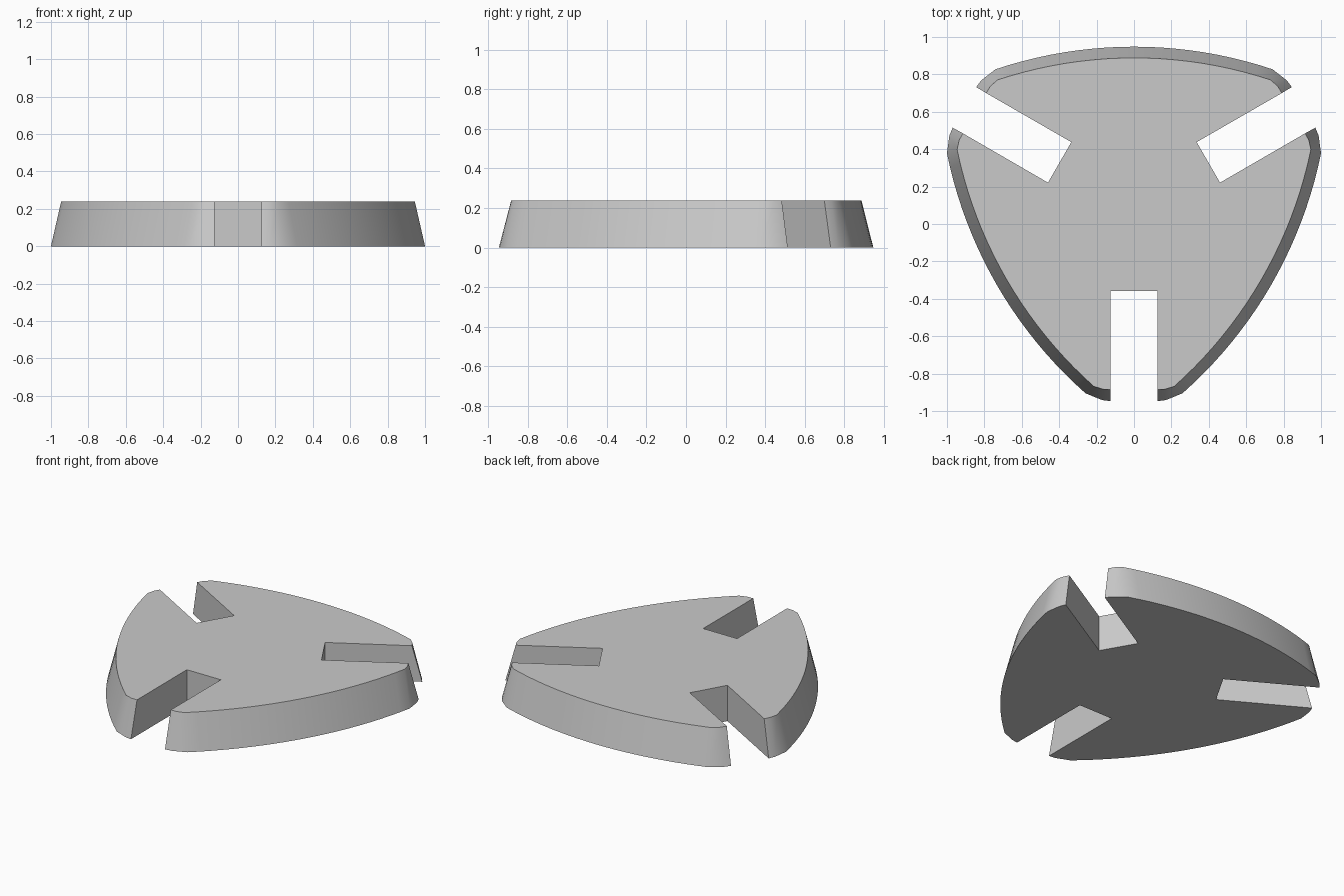
import bpy
import bmesh
from math import radians, sqrt
from mathutils import Matrix, Vector

if "Cube" in bpy.data.objects:
    bpy.data.objects.remove(bpy.data.objects["Cube"], do_unlink=True)

HEIGHT = 0.238
CENTRE_Y = 0.1
SLOT_HALF = 0.125
SLOT_INNER = 0.459
SEGMENTS = 20

grey = bpy.data.materials.new("plain_grey")
grey.use_nodes = True
colour = (0.59, 0.59, 0.59, 1)
grey.diffuse_color = colour
grey.node_tree.nodes["Principled BSDF"].inputs["Base Color"].default_value = colour


def lobe(apex, corner, bevel, tip):
    """Outer edge of one lobe, right to left, ending in the next slot's inner corners."""
    cx, cy = corner
    sag = apex - cy
    radius = (cx * cx + sag * sag) / (2 * sag)
    side = [Vector(tip), Vector(bevel)]
    arc = []
    for i in range(SEGMENTS + 1):
        x = cx * (1 - 2 * i / SEGMENTS)
        arc.append(Vector((x, apex - radius + sqrt(radius * radius - x * x))))
    mirrored = [Vector((-p.x, p.y)) for p in reversed(side)]
    # slot floor, turned from the front slot to the one left of this lobe
    turn = Matrix.Rotation(radians(-120), 2)
    floor = [turn @ Vector((s * SLOT_HALF, -SLOT_INNER)) for s in (-1, 1)]
    return side + arc + mirrored + floor


def ring(bm, z, *points):
    """Three lobes joined into one closed outline."""
    verts = []
    for k in range(3):
        turn = Matrix.Rotation(radians(120 * k), 2)
        for p in lobe(*points):
            q = turn @ p
            verts.append(bm.verts.new((q.x, q.y + CENTRE_Y, z)))
    return verts


# Tapered three-lobed plate with straight-walled slots
bm = bmesh.new()
bottom = ring(bm, 0, 0.848, (0.741, 0.727), (0.817, 0.668), (0.844, 0.632))
top = ring(bm, HEIGHT, 0.788, (0.731, 0.67), (0.769, 0.635), (0.7905, 0.6))
bm.faces.new(top)
bm.faces.new(list(reversed(bottom)))
count = len(bottom)
for i in range(count):
    j = (i + 1) % count
    bm.faces.new((bottom[i], bottom[j], top[j], top[i]))
bmesh.ops.recalc_face_normals(bm, faces=bm.faces)

mesh = bpy.data.meshes.new("slotted_plate")
bm.to_mesh(mesh)
bm.free()
mesh.materials.append(grey)
plate = bpy.data.objects.new("slotted_plate", mesh)
bpy.context.collection.objects.link(plate)

bpy.ops.object.select_all(action="DESELECT")
plate.select_set(True)
bpy.context.view_layer.objects.active = plate
bpy.ops.object.shade_smooth_by_angle(angle=radians(30))
